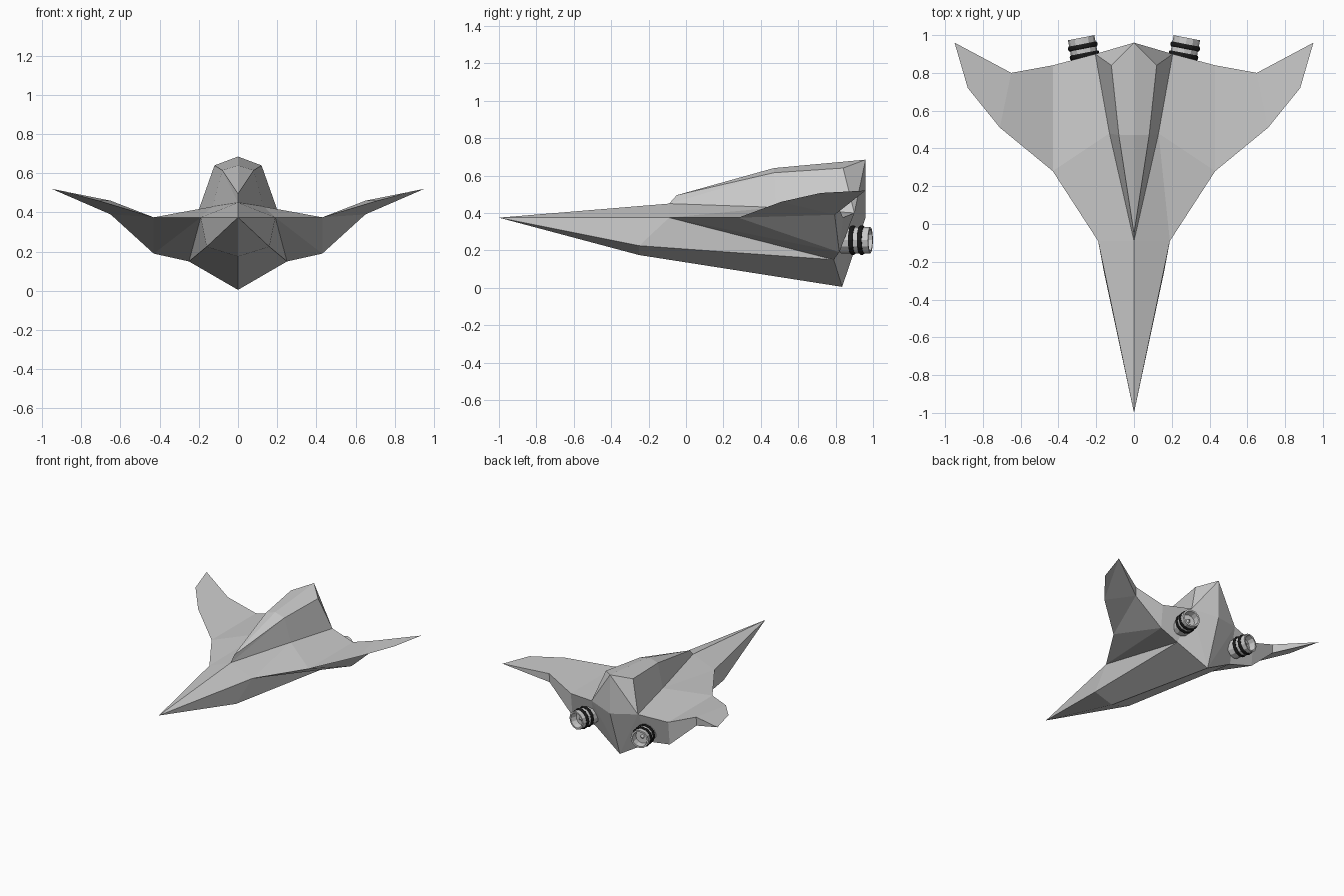
import bpy, bmesh, math
from mathutils import Vector, Matrix

if "Cube" in bpy.data.objects:
    bpy.data.objects.remove(bpy.data.objects["Cube"])

# Named points of the right half (x >= 0)
P = dict(
    nose=(0, -1, .375), spine=(0, -.09, .45), tail=(0, .96, .375),
    root=(.19, -.09, .375), lead=(.43, .28, .375), lead2=(.71, .51, .46),
    lead3=(.88, .72, .507), tip=(.95, .96, .52),
    trail=(.65, .80, .46), trail_in=(.43, .84, .375),
    under=(.65, .795, .39), under_in=(.43, .82, .19),
    chine=(.16, -.25, .225), chine_rear=(.25, .79, .15),
    keel=(0, -.25, .175), keel_rear=(0, .835, .005),
    base=(.13, .48, .43), base_rear=(.205, .90, .40),
    brow=(0, -.05, .495), roof=(0, .47, .64), roof_side=(.08, .47, .615),
    fin_top=(0, .96, .685), fin_side=(.12, .84, .64))


def finish(name, bm, black=False):
    bmesh.ops.remove_doubles(bm, verts=bm.verts, dist=1e-4)
    bmesh.ops.recalc_face_normals(bm, faces=bm.faces)
    me = bpy.data.meshes.new(name)
    bm.to_mesh(me)
    bm.free()
    ob = bpy.data.objects.new(name, me)
    bpy.context.collection.objects.link(ob)
    if black:
        me.materials.append(black_mat)
    return ob


def mirrored_shell(name, panels):
    """Panels given by point names, built on both sides of x = 0."""
    bm = bmesh.new()
    for side in (1, -1):
        for panel in panels:
            pts = [P[k] for k in panel.split()]
            bm.faces.new([bm.verts.new((side * x, y, z)) for x, y, z in pts])
    return finish(name, bm)


def lathe(name, profile, matrix, closed=False, black=False, sides=12):
    """Revolve (radius, distance) points about the local z axis."""
    bm = bmesh.new()
    vs = [bm.verts.new((r, 0, d)) for r, d in profile]
    pairs = list(zip(vs, vs[1:])) + ([(vs[-1], vs[0])] if closed else [])
    edges = [bm.edges.new(p) for p in pairs]
    bmesh.ops.spin(bm, geom=vs + edges, cent=(0, 0, 0), axis=(0, 0, 1),
                   angle=2 * math.pi, steps=sides)
    bm.transform(matrix)
    return finish(name, bm, black)


black_mat = bpy.data.materials.new("black")
black_mat.diffuse_color = (.01, .01, .01, 1)
black_mat.use_nodes = True
black_mat.node_tree.nodes["Principled BSDF"].inputs["Base Color"].default_value = black_mat.diffuse_color

# Hull with blended wings
mirrored_shell("hull_and_wings", [
    "nose spine root", "spine base root", "root base lead",
    "base base_rear trail_in lead", "lead trail_in trail lead2",
    "lead2 trail tip lead3",
    "nose root chine", "nose chine keel", "keel chine chine_rear keel_rear",
    "root chine_rear chine", "root lead under_in", "root under_in chine_rear",
    "lead lead2 under", "lead under under_in", "lead2 lead3 tip under",
    "trail under tip", "trail_in under_in under trail",
    "base_rear chine_rear under_in trail_in",
    "base_rear keel_rear chine_rear", "tail keel_rear base_rear"])

# Canopy rising into the tail hump
mirrored_shell("canopy_hump", [
    "spine base roof_side", "spine roof_side brow", "brow roof_side roof",
    "roof roof_side fin_side fin_top", "base base_rear fin_side roof_side",
    "fin_top fin_side base_rear", "fin_top base_rear tail"])

# Engines splayed outwards, each with two black bands
for side, label in ((1, "right"), (-1, "left")):
    axis = Vector((side * .19, .98, 0)).normalized()
    start = Vector((side * .28, .986, .255)) - axis * .16
    m = Matrix.Translation(start) @ axis.to_track_quat('Z', 'Y').to_matrix().to_4x4()
    lathe(label + "_engine",
          [(0, 0), (.071, 0), (.071, .16), (.058, .16), (.052, .11), (.015, .11), (0, .135)], m)
    for i, d in enumerate((.065, .113)):
        lathe(f"{label}_engine_band_{i + 1}",
              [(.066, d - .013), (.074, d - .013), (.079, d - .006),
               (.079, d + .006), (.074, d + .013), (.066, d + .013)],
              m, closed=True, black=True)
